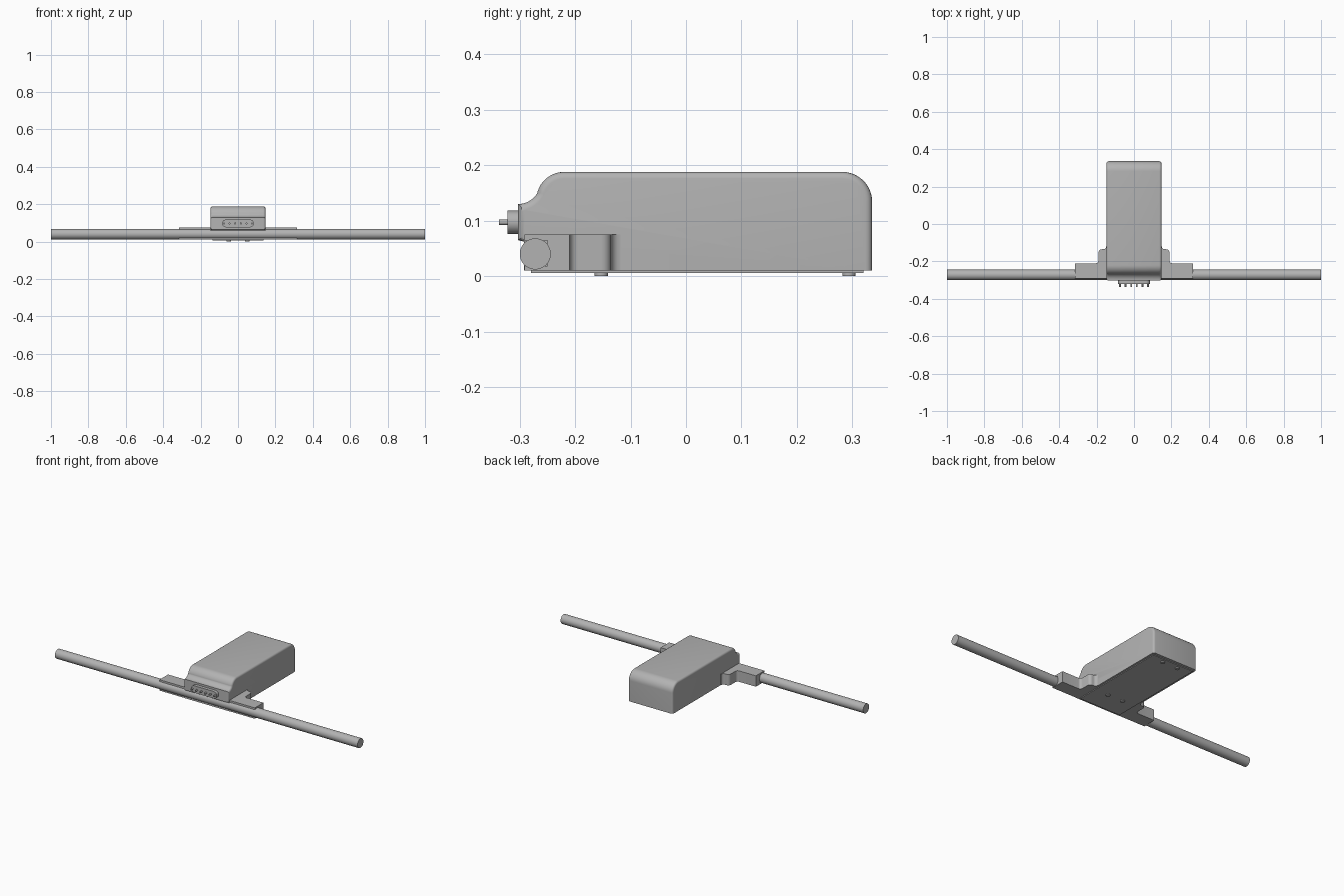
import bpy, bmesh
from math import sin, cos, pi, radians
from mathutils import Matrix, Vector

cube = bpy.data.objects.get("Cube")
if cube:
    bpy.data.objects.remove(cube)

grey = bpy.data.materials.new("plain grey")
grey.use_nodes = True
COLOUR = (0.45, 0.45, 0.45, 1)
grey.diffuse_color = COLOUR
grey.node_tree.nodes["Principled BSDF"].inputs["Base Color"].default_value = COLOUR


def finish(name, bm):
    bmesh.ops.recalc_face_normals(bm, faces=bm.faces)
    mesh = bpy.data.meshes.new(name)
    bm.to_mesh(mesh)
    bm.free()
    mesh.materials.append(grey)
    obj = bpy.data.objects.new(name, mesh)
    bpy.context.collection.objects.link(obj)
    bpy.ops.object.select_all(action="DESELECT")
    obj.select_set(True)
    bpy.context.view_layer.objects.active = obj
    bpy.ops.object.shade_smooth_by_angle(angle=radians(35))
    return obj


def arc(cx, cy, r, start, end, steps=8):
    angles = [radians(start + (end - start) * i / steps) for i in range(steps + 1)]
    return [(cx + r * cos(a), cy + r * sin(a)) for a in angles]


def prism(points, push):
    bm = bmesh.new()
    face = bm.faces.new([bm.verts.new(p) for p in points])
    new = bmesh.ops.extrude_face_region(bm, geom=[face])["geom"]
    bmesh.ops.translate(bm, vec=push, verts=[v for v in new if isinstance(v, bmesh.types.BMVert)])
    return bm


def round_edges(bm, edges, size, segments=4):
    bmesh.ops.bevel(bm, geom=edges, offset=size, segments=segments, profile=0.5, affect="EDGES")


def cylinder(name, centre, radius, depth, axis, sides=32):
    turn = Vector(axis).to_track_quat("Z", "Y").to_matrix().to_4x4()
    bm = bmesh.new()
    bmesh.ops.create_cone(bm, cap_ends=True, segments=sides, radius1=radius, radius2=radius,
                          depth=depth, matrix=Matrix.Translation(centre) @ turn)
    return finish(name, bm)


# Housing: side profile with domed ends and a scooped nose
profile = [(-0.292, 0.01), (-0.292, 0.062), (-0.303, 0.065)]
profile += arc(-0.303, 0.17, 0.04, -90, -30)
profile += arc(-0.22, 0.138, 0.05, 165, 90)
profile += arc(0.282, 0.134, 0.054, 90, 0, 12)
profile += [(0.336, 0.01)]
W = 0.147
bm = prism([(-W, y, z) for y, z in profile], (2 * W, 0, 0))
rim = [e for e in bm.edges
       if abs(e.verts[0].co.x - e.verts[1].co.x) < 1e-5
       and max(v.co.z for v in e.verts) > 0.064]
round_edges(bm, rim, 0.012)
finish("housing", bm)

# Base plate with four low feet
bm = bmesh.new()
bmesh.ops.create_cube(bm, size=1, matrix=Matrix.Translation((0, 0.02, 0.009))
                      @ Matrix.Diagonal((0.27, 0.6, 0.006, 1)))
finish("base_plate", bm)
for side, x in (("left", 0.05), ("right", -0.05)):
    for end, y in (("front", -0.153), ("back", 0.294)):
        cylinder(f"{end}_{side}_foot", (x, y, 0.005), 0.012, 0.01, (0, 0, 1))

# Cross rod
cylinder("cross_rod", (0, -0.272, 0.04), 0.028, 2, (1, 0, 0), 40)

# Side brackets: stepped arm behind the rod, and two lips holding it
plan = [(0.14, -0.25), (0.315, -0.25), (0.315, -0.21)]
plan += arc(0.205, -0.195, 0.015, 270, 180, 5)
plan += arc(0.172, -0.153, 0.018, 0, 90, 5)
plan += arc(0.165, -0.118, 0.017, 270, 180, 5)
plan += [(0.14, -0.118)]
lip_plan = [(0.14, -0.291), (0.315, -0.291), (0.315, -0.249), (0.14, -0.249)]
for side, s in (("left", 1), ("right", -1)):
    bm = prism([(s * x, y, 0.01) for x, y in plan], (0, 0, 0.065))
    finish(f"{side}_bracket", bm)
    for level, z, h in (("upper", 0.064, 0.011), ("lower", 0.01, 0.008)):
        bm = prism([(s * x, y, z) for x, y in lip_plan], (0, 0, h))
        finish(f"{side}_{level}_lip", bm)

# Plug block with rounded ends and a row of pins
Z, R = 0.097, 0.021
outline = arc(0.064, Z, R, -90, 90) + arc(-0.064, Z, R, 90, 270)
bm = prism([(x, -0.322, z) for x, z in outline], (0, 0.025, 0))
finish("plug_block", bm)
for i in range(6):
    cylinder(f"pin_{i + 1}", (-0.075 + 0.03 * i, -0.325, Z), 0.005, 0.024, (0, 1, 0), 12)
